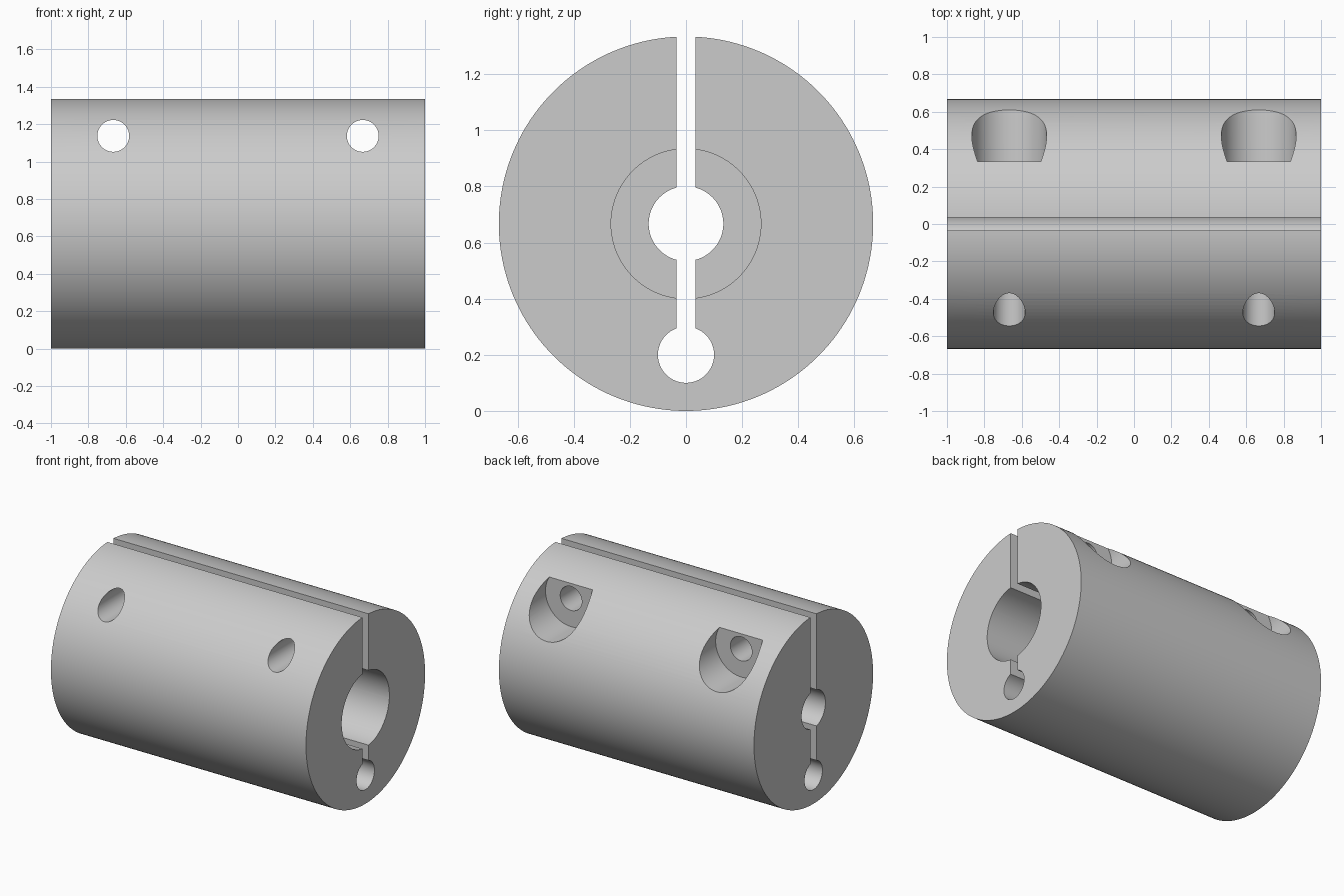
import bpy
import math
from mathutils import Matrix

RADIUS = 0.667
AXIS_Z = RADIUS

default = bpy.data.objects.get("Cube")
if default:
    bpy.data.objects.remove(default, do_unlink=True)

grey = bpy.data.materials.new("machined grey")
grey.use_nodes = True
colour = (0.6, 0.6, 0.6, 1)
grey.diffuse_color = colour
grey.node_tree.nodes["Principled BSDF"].inputs["Base Color"].default_value = colour


def finish(name):
    obj = bpy.context.object
    obj.name = name
    obj.data.materials.append(grey)
    return obj


def rod(name, axis, radius, start, end, offset, z, sides=96):
    """Cylinder along x or y between start and end."""
    mid = (start + end) / 2
    along_x = axis == "x"
    bpy.ops.mesh.primitive_cylinder_add(
        vertices=sides, radius=radius, depth=end - start,
        location=(mid, offset, z) if along_x else (offset, mid, z),
        rotation=(0, math.pi / 2, 0) if along_x else (math.pi / 2, 0, 0))
    return finish(name)


# Solid cylindrical body
body = rod("clamp_coupling_body", "x", RADIUS, -1, 1, 0, AXIS_Z, 160)

# Stepped shaft bore and the relief hole at the bottom of the slit
cutters = [
    rod("narrow_bore_cutter", "x", 0.133, -1.1, 1.1, 0, AXIS_Z),
    rod("wide_bore_cutter", "x", 0.267, 0, 1.1, 0, AXIS_Z),
    rod("relief_hole_cutter", "x", 0.1, -1.1, 1.1, 0, 0.2),
]

# Clamping slit from the relief hole up through the top
bpy.ops.mesh.primitive_cube_add(size=1)
slit = finish("slit_cutter")
slit.data.transform(Matrix.Diagonal((2.2, 0.067, 1.3, 1)))
slit.location = (0, 0, 0.2 + 0.65)
cutters.append(slit)

# Clamp screw holes with counterbored seats at the back
for side, x in (("right", -0.667), ("left", 0.667)):
    cutters.append(rod(side + "_screw_hole_cutter", "y", 0.085, -0.8, 0.8, x, 1.137))
    cutters.append(rod(side + "_screw_seat_cutter", "y", 0.2, 0.335, 0.9, x, 1.137))

# Cut everything out of the body
bpy.ops.object.select_all(action="DESELECT")
body.select_set(True)
bpy.context.view_layer.objects.active = body
for cutter in cutters:
    mod = body.modifiers.new(cutter.name, "BOOLEAN")
    mod.operation = "DIFFERENCE"
    mod.solver = "EXACT"
    mod.object = cutter
    bpy.ops.object.modifier_apply(modifier=mod.name)
for cutter in cutters:
    bpy.data.objects.remove(cutter, do_unlink=True)

bpy.ops.object.shade_smooth_by_angle(angle=math.radians(30))
